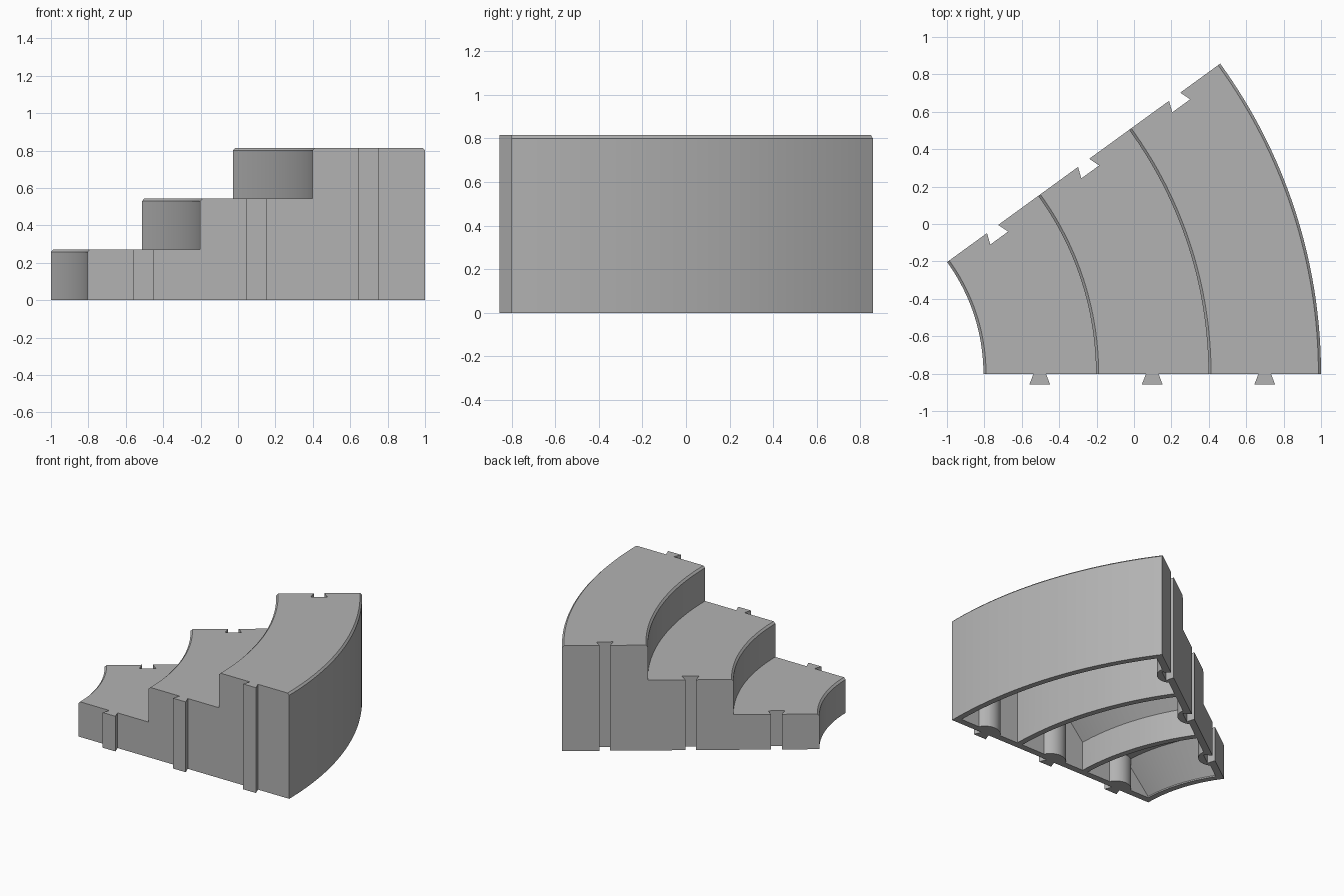
import bpy, bmesh, math

if "Cube" in bpy.data.objects:
    bpy.data.objects.remove(bpy.data.objects["Cube"])

CX, CY = -1.823, -0.802            # centre of the curve
ANGLE = math.radians(36)
RADII = [1.018, 1.62, 2.221, 2.823]
HEIGHTS = [0.272, 0.544, 0.815]
CHAMFER, WALL = 0.014, 0.045
SEGMENTS = 32

grey = bpy.data.materials.new("stone grey")
grey.diffuse_color = (0.45, 0.45, 0.45, 1)
grey.use_nodes = True
grey.node_tree.nodes["Principled BSDF"].inputs["Base Color"].default_value = grey.diffuse_color


def finish(name, bm):
    bmesh.ops.recalc_face_normals(bm, faces=bm.faces)
    mesh = bpy.data.meshes.new(name)
    bm.to_mesh(mesh)
    bm.free()
    mesh.materials.append(grey)
    obj = bpy.data.objects.new(name, mesh)
    bpy.context.collection.objects.link(obj)
    return obj


def sector(name, profile, margin=0.0):
    """Sweep an (r, z) profile round the curve, keeping a margin to both end faces."""
    bm = bmesh.new()
    rings = []
    for i in range(SEGMENTS + 1):
        ring = []
        for r, z in profile:
            gap = math.asin(margin / r)
            a = gap + (ANGLE - 2 * gap) * i / SEGMENTS
            ring.append(bm.verts.new((CX + r * math.cos(a), CY + r * math.sin(a), z)))
        rings.append(ring)
    n = len(profile)
    for p, q in zip(rings, rings[1:]):
        for j in range(n):
            k = (j + 1) % n
            bm.faces.new((p[j], p[k], q[k], q[j]))
    bm.faces.new(rings[0])
    bm.faces.new(rings[-1])
    return finish(name, bm)


def prism(name, points, z0, z1):
    bm = bmesh.new()
    low = [bm.verts.new((x, y, z0)) for x, y in points]
    high = [bm.verts.new((x, y, z1)) for x, y in points]
    bm.faces.new(low)
    bm.faces.new(high)
    for j in range(len(points)):
        k = (j + 1) % len(points)
        bm.faces.new((low[j], low[k], high[k], high[j]))
    return finish(name, bm)


def on_face(r, angle, u, v):
    """Point on an end face: u along the radius, v along increasing angle."""
    c, s = math.cos(angle), math.sin(angle)
    return CX + (r + u) * c - v * s, CY + (r + u) * s + v * c


def cut(target, cutter):
    mod = target.modifiers.new("cut", 'BOOLEAN')
    mod.operation, mod.solver, mod.object = 'DIFFERENCE', 'EXACT', cutter
    bpy.context.view_layer.objects.active = target
    bpy.ops.object.modifier_apply(modifier=mod.name)
    bpy.data.objects.remove(cutter)


# Solid stair block with chamfered step edges
outline = [(RADII[0], 0)]
for i, h in enumerate(HEIGHTS):
    r = RADII[i]
    if i:
        outline.append((r, HEIGHTS[i - 1]))
    outline += [(r, h - CHAMFER), (r + CHAMFER, h)]
outline += [(RADII[3] - CHAMFER, h), (RADII[3], h - CHAMFER), (RADII[3], 0)]
stairs = sector("curved_stairs", outline)

for i, h in enumerate(HEIGHTS):
    mid = (RADII[i] + RADII[i + 1]) / 2

    # Hollow underside with a sloped inner ceiling, leaving round bosses
    a = RADII[i] + WALL
    b = RADII[i + 1] - (WALL if i == 2 else 0)
    top = h - WALL
    start = max(0.01, HEIGHTS[i - 1] - WALL) if i else 0.01
    pocket = sector("pocket", [(a, -0.05), (b, -0.05), (b, top),
                               (a + (top - start) * 0.9, top), (a, start)], 0.05)
    for angle in (0, ANGLE):
        ring = [on_face(mid, angle, 0.11 * math.cos(t * math.pi / 16),
                        0.11 * math.sin(t * math.pi / 16)) for t in range(32)]
        cut(pocket, prism("boss", ring, -0.2, 1.2))
    cut(stairs, pocket)

    # Dovetail slot in the angled end
    slot = [(-0.037, 0.03), (-0.037, 0), (-0.059, -0.06),
            (0.059, -0.06), (0.037, 0), (0.037, 0.03)]
    cut(stairs, prism("slot", [on_face(mid, ANGLE, u, v) for u, v in slot], -0.1, 1))

    # Dovetail tab on the front end
    tab = [(-0.034, 0), (-0.055, -0.055), (0.055, -0.055), (0.034, 0)]
    prism("connector_tab", [on_face(mid, 0, u, v) for u, v in tab], 0, h)

# Smooth curves, crisp edges
bpy.ops.object.select_all(action='DESELECT')
stairs.select_set(True)
bpy.context.view_layer.objects.active = stairs
bpy.ops.object.shade_smooth_by_angle(angle=math.radians(20))
